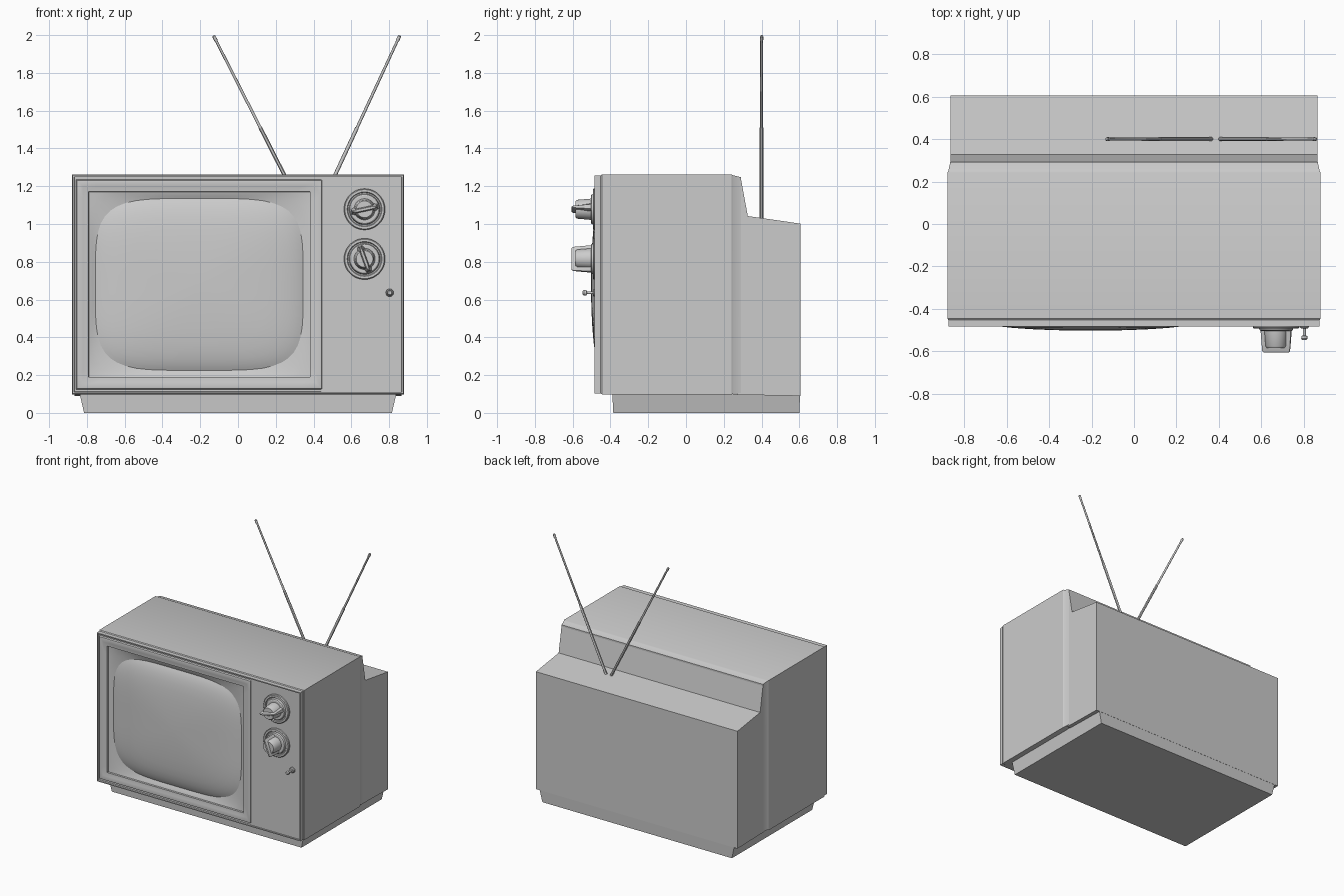
import bpy, bmesh, math
from mathutils import Vector

if "Cube" in bpy.data.objects:
    bpy.data.objects.remove(bpy.data.objects["Cube"])


def loft(name, rings, cap_start=True, cap_end=True):
    """Skin a list of equal-length point rings into one object."""
    bm = bmesh.new()
    rows = [[bm.verts.new(p) for p in ring] for ring in rings]
    n = len(rows[0])
    for a, b in zip(rows, rows[1:]):
        for i in range(n):
            j = (i + 1) % n
            bm.faces.new((a[i], a[j], b[j], b[i]))
    if cap_start:
        bm.faces.new(rows[0][::-1])
    if cap_end:
        bm.faces.new(rows[-1])
    bmesh.ops.recalc_face_normals(bm, faces=bm.faces)
    mesh = bpy.data.meshes.new(name)
    bm.to_mesh(mesh)
    bm.free()
    obj = bpy.data.objects.new(name, mesh)
    bpy.context.collection.objects.link(obj)
    return obj


def rect(x0, x1, z0, z1, y):
    return [(x0, y, z0), (x1, y, z0), (x1, y, z1), (x0, y, z1)]


def circle(cx, cz, r, y, n=32):
    return [(cx + r * math.cos(2 * math.pi * i / n), y,
             cz + r * math.sin(2 * math.pi * i / n)) for i in range(n)]


def squircle(hw, hh, y, power=None, cx=-0.205, cz=0.68, side=16):
    """Rectangle (power None) or superellipse, sampled round a square."""
    pts = []
    for k in range(4):
        for i in range(side):
            u, v = -1 + 2 * i / side, -1.0
            for _ in range(k):
                u, v = -v, u
            s = 1 if power is None else (abs(u) ** power + abs(v) ** power) ** (-1 / power)
            pts.append((cx + hw * u * s, y, cz + hh * v * s))
    return pts


# Cabinet shell: stepped rear lip, straight sides, thin front rim
loft("cabinet", [rect(-h, h, z0, z1, y) for h, z0, z1, y in [
    (0.866, 0.105, 1.247, 0.292), (0.875, 0.102, 1.258, 0.250),
    (0.880, 0.098, 1.262, 0.242), (0.880, 0.098, 1.262, -0.445),
    (0.875, 0.103, 1.257, -0.452), (0.875, 0.103, 1.257, -0.484),
    (0.867, 0.111, 1.249, -0.484), (0.865, 0.113, 1.247, -0.455)]],
    cap_end=False)

# Rear housing: side profile extruded across the width
profile = [(0.27, 1.245), (0.29, 1.245), (0.327, 1.042), (0.605, 1.002),
           (0.605, 0.09), (0.27, 0.096)]
loft("rear_housing", [[(x, y, z) for y, z in profile] for x in (-0.866, 0.866)])

# Tapered plinth
loft("plinth", [[(-h, y0, z), (h, y0, z), (h, y1, z), (-h, y1, z)]
                for h, y0, y1, z in [(0.815, -0.385, 0.60, 0.0),
                                     (0.838, -0.39, 0.604, 0.10)]])

# Control panel on the right
loft("control_panel", [rect(0.44, 0.868, 0.108, 1.252, y) for y in (-0.44, -0.476)])

# Screen surround: raised frame dropping to a mask round the tube
HW, HH = 0.55, 0.455
loft("screen_surround", [
    squircle(0.664, 0.572, -0.470), squircle(0.652, 0.555, -0.470),
    squircle(0.648, 0.551, -0.482), squircle(0.640, 0.543, -0.484),
    squircle(0.615, 0.518, -0.480), squircle(0.592, 0.496, -0.476),
    squircle(0.587, 0.491, -0.476), squircle(0.585, 0.489, -0.464),
    squircle(0.575, 0.479, -0.461, 14), squircle(0.565, 0.468, -0.456, 7),
    squircle(HW, HH, -0.450, 4.5)], False, False)

# Bulging picture tube
loft("picture_tube", [
    squircle(HW * r, HH * r, -0.503 + 0.028 * r ** 2 + 0.025 * r ** 8, 2.3 + 2.2 * r)
    for r in (1, 0.97, 0.93, 0.87, 0.78, 0.66, 0.5, 0.33, 0.16, 0.03)], False, True)


def dial(name, cx, cz, angle):
    # Stepped disc with a short round boss
    loft(name + "_dial", [circle(cx, cz, r, y, 48) for r, y in [
        (0.109, -0.47), (0.109, -0.488), (0.104, -0.493), (0.092, -0.493),
        (0.088, -0.487), (0.082, -0.487), (0.078, -0.500), (0.072, -0.504),
        (0.056, -0.504), (0.050, -0.575), (0.044, -0.585)]])
    # Tapered pointer grip
    c, s = math.cos(angle), math.sin(angle)
    rings = []
    for hl, hw, y in [(0.073, 0.026, -0.495), (0.069, 0.015, -0.56),
                      (0.066, 0.010, -0.598), (0.060, 0.006, -0.605)]:
        flat = [(-hl, -hw * 0.5), (-hl * 0.6, -hw), (hl * 0.6, -hw), (hl, -hw * 0.5),
                (hl, hw * 0.5), (hl * 0.6, hw), (-hl * 0.6, hw), (-hl, hw * 0.5)]
        rings.append([(cx + u * c - v * s, y, cz + u * s + v * c) for u, v in flat])
    loft(name + "_grip", rings)


dial("upper", 0.67, 1.078, math.radians(12))
dial("lower", 0.67, 0.815, math.radians(110))

# Small pull switch
loft("pull_switch", [circle(0.803, 0.636, r, y, 20) for r, y in [
    (0.021, -0.47), (0.021, -0.486), (0.016, -0.492), (0.007, -0.493),
    (0.007, -0.525), (0.014, -0.528), (0.015, -0.540), (0.010, -0.547)]])

# Telescopic aerials: two stacked tapering sections with a tip
for name, bottom, top in [("left_aerial", (0.367, 0.40, 1.02), (-0.13, 0.40, 1.998)),
                          ("right_aerial", (0.403, 0.40, 1.02), (0.857, 0.40, 1.998))]:
    a, b = Vector(bottom), Vector(top)
    axis = (b - a).normalized()
    side, other = Vector((0, 1, 0)), axis.cross(Vector((0, 1, 0)))
    rings = []
    for t, r in [(0, 0.010), (0.5, 0.010), (0.5, 0.008), (0.97, 0.007),
                 (0.975, 0.009), (0.995, 0.009), (1, 0.005)]:
        rings.append([a.lerp(b, t) + side * r * math.cos(k * math.pi / 6)
                      + other * r * math.sin(k * math.pi / 6) for k in range(12)])
    loft(name, rings)

# Smooth rounded parts while keeping edges crisp
for obj in bpy.context.collection.objects:
    obj.select_set(True)
    bpy.context.view_layer.objects.active = obj
bpy.ops.object.shade_smooth_by_angle(angle=math.radians(30))
